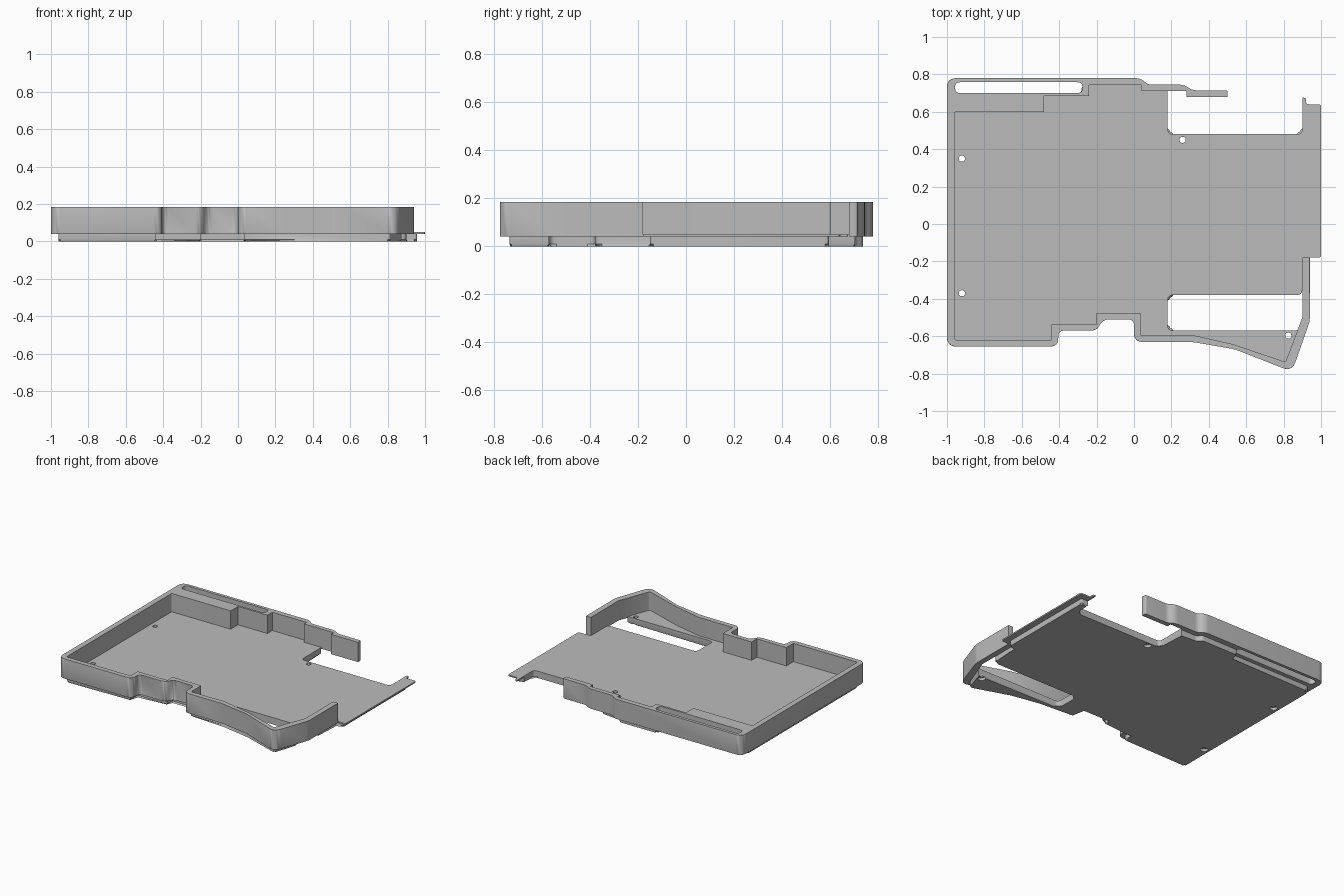
import bpy, bmesh
from mathutils import Vector

cube = bpy.data.objects.get("Cube")
if cube:
    bpy.data.objects.remove(cube, do_unlink=True)

grey = bpy.data.materials.new("matte_grey")
grey.use_nodes = True
colour = (0.5, 0.5, 0.5, 1)
grey.diffuse_color = colour
grey.node_tree.nodes["Principled BSDF"].inputs["Base Color"].default_value = colour


def rounded(points, steps=6):
    """Round each corner (x, y, size) of a closed outline; no size keeps it sharp."""
    out = []
    for i, p in enumerate(points):
        c = Vector(p[:2])
        if len(p) < 3:
            out.append(c)
            continue
        before = Vector(points[i - 1][:2]) - c
        after = Vector(points[(i + 1) % len(points)][:2]) - c
        a, b = c + before.normalized() * p[2], c + after.normalized() * p[2]
        for k in range(steps + 1):
            t = k / steps
            out.append(a * (1 - t) ** 2 + c * (2 * t * (1 - t)) + b * t ** 2)
    return out


def prism(name, outline, z0, z1, chamfer=0, where=None):
    """Extrude an outline upward, chamfering the rim edges chosen by where(i, z)."""
    bm = bmesh.new()
    n = len(outline)
    rings = [[bm.verts.new((p.x, p.y, z)) for p in outline] for z in (z0, z1)]
    bm.faces.new(rings[0][::-1])
    bm.faces.new(rings[1])
    for i in range(n):
        j = (i + 1) % n
        bm.faces.new((rings[0][i], rings[0][j], rings[1][j], rings[1][i]))
    if chamfer:
        edges = [bm.edges.get((ring[i], ring[(i + 1) % n]))
                 for ring, z in zip(rings, (z0, z1)) for i in range(n) if where(i, z)]
        bmesh.ops.bevel(bm, geom=edges, offset=chamfer, segments=1,
                        affect='EDGES', clamp_overlap=True)
    bmesh.ops.recalc_face_normals(bm, faces=bm.faces)
    mesh = bpy.data.meshes.new(name)
    bm.to_mesh(mesh)
    bm.free()
    mesh.materials.append(grey)
    obj = bpy.data.objects.new(name, mesh)
    bpy.context.collection.objects.link(obj)
    return obj


def activate(obj):
    bpy.ops.object.select_all(action='DESELECT')
    obj.select_set(True)
    bpy.context.view_layer.objects.active = obj


def cut(obj, outline, z0, z1):
    cutter = prism("cutter", outline, z0, z1)
    cutter.hide_render = True
    mod = obj.modifiers.new("cut", 'BOOLEAN')
    mod.operation, mod.solver, mod.object = 'DIFFERENCE', 'EXACT', cutter
    activate(obj)
    bpy.ops.object.modifier_apply(modifier=mod.name)
    bpy.data.objects.remove(cutter, do_unlink=True)


def box_outline(x0, x1, y0, y1, r):
    return rounded([(x0, y0, r), (x1, y0, r), (x1, y1, r), (x0, y1, r)])


def disc(x, y, r):
    return box_outline(x - r, x + r, y - r, y + r, r * 0.95)


# Outer edge of the wall, from the right end around the front to the back end
outer = [(.94, -.18), (.94, -.52, .02), (.845, -.79, .055), (.54, -.67, .03),
         (.31, -.63, .03), (0, -.63, .045), (0, -.51, .03), (-.165, -.51, .03),
         (-.2, -.57, .03), (-.405, -.57, .03), (-.405, -.655, .045),
         (-1, -.655, .05), (-1, .78, .05), (.035, .78, .03), (.075, .745, .02),
         (.27, .745, .03), (.31, .715, .02), (.5, .715, .012)]

# Inner edge along the front and the stepped inner edge along the back
front_inner = [(.81, -.738, .012), (.53, -.643), (.31, -.593), (.035, -.593),
               (.035, -.477), (-.2, -.477), (-.2, -.537), (-.44, -.537),
               (-.44, -.62), (-.96, -.62, .012)]
back_inner = [(-.96, .6, .012), (-.48, .6), (-.48, .685), (-.24, .685), (-.24, .742),
              (.04, .742), (.04, .712), (.28, .712), (.28, .68), (.5, .68)]

# Perimeter wall with the outer rims chamfered
outer_count = len(rounded(outer))
wall_outline = rounded(outer + back_inner[::-1] + front_inner[::-1] + [(.9, -.5), (.9, -.18)])
wall = prism("perimeter_wall", wall_outline, .04, .185, .011,
             lambda i, z: i < outer_count - 2)
cut(wall, box_outline(-.957, -.275, .7, .758, .028), 0, .3)

# Front cut-out shared by both floor layers, then the cut-out at the back
front_notch = [(.875, -.57), (.18, -.57, .03), (.18, -.38, .03), (.9, -.38, .03)]
back_notch = [(.9, .48, .03), (.18, .48, .03)]

# Thin floor sheet with the side tongue
tongue = [(.9, -.18), (1, -.18, .015), (1, .64, .015), (.92, .64, .015),
          (.92, .675, .01), (.9, .675)]
sheet_back = back_inner[:8] + [(.18, .712)]
sheet = prism("floor_sheet",
              rounded(front_inner + sheet_back + back_notch[::-1] + tongue[::-1] + front_notch[::-1]),
              .04, .05)

# Recessed base under the floor, chamfered along the bottom
base_side = [(.9, -.15), (.957, -.15, .015), (.957, .595, .015), (.9, .595)]
base_back = [(-.96, .67, .03), (-.28, .67), (-.28, .737, .015), (.02, .737, .015),
             (.05, .705, .015), (.18, .705)]
base = prism("recessed_base",
             rounded(front_inner + base_back + back_notch[::-1] + base_side[::-1] + front_notch[::-1]),
             0, .045, .01, lambda i, z: z == 0)

# Screw holes with wider recesses underneath
for x, y in [(-.92, .35), (-.92, -.37), (.26, .45), (.825, -.597)]:
    cut(base, disc(x, y, .024), -.05, .02)
    for layer in (sheet, base):
        cut(layer, disc(x, y, .016), -.1, .1)

for part in (wall, sheet, base):
    activate(part)
    bpy.ops.object.shade_smooth_by_angle(angle=.5)
